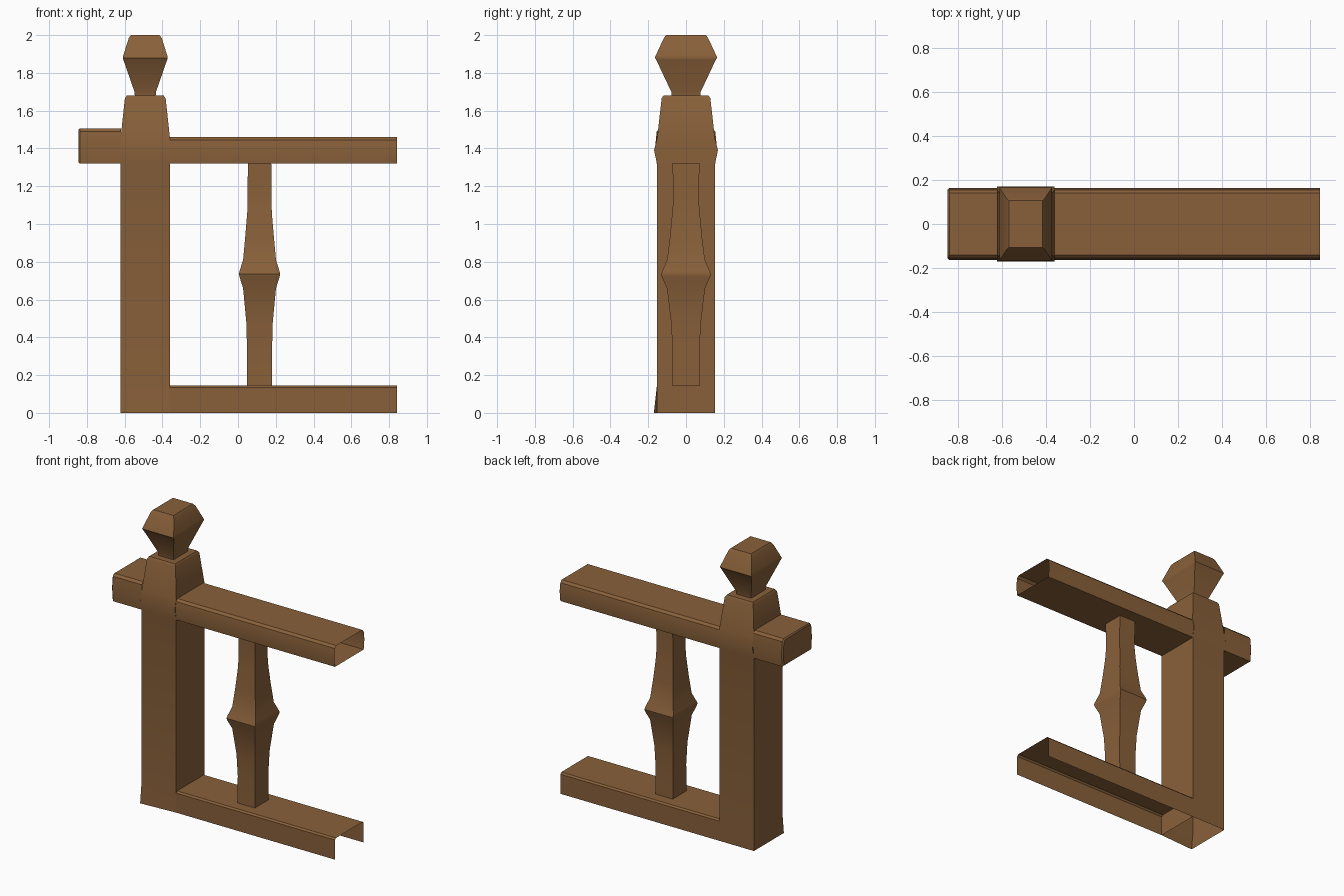
import bpy, bmesh, math

if "Cube" in bpy.data.objects:
    bpy.data.objects.remove(bpy.data.objects["Cube"])

wood = bpy.data.materials.new("brown wood")
wood.diffuse_color = (0.25, 0.118, 0.042, 1)
wood.use_nodes = True
wood.node_tree.nodes["Principled BSDF"].inputs["Base Color"].default_value = wood.diffuse_color


def loft(name, loops, cap_start=True, cap_end=True, closed=True):
    """Skin a series of equal-sized point loops."""
    bm = bmesh.new()
    rings = [[bm.verts.new(p) for p in loop] for loop in loops]
    n = len(rings[0])
    for a, b in zip(rings, rings[1:]):
        for i in range(n if closed else n - 1):
            j = (i + 1) % n
            bm.faces.new((a[i], a[j], b[j], b[i]))
    if cap_start:
        bm.faces.new(rings[0][::-1])
    if cap_end:
        bm.faces.new(rings[-1])
    bmesh.ops.recalc_face_normals(bm, faces=bm.faces)
    me = bpy.data.meshes.new(name)
    bm.to_mesh(me)
    bm.free()
    me.materials.append(wood)
    ob = bpy.data.objects.new(name, me)
    bpy.context.collection.objects.link(ob)
    return ob


def rects(cx, profile):
    """Rectangles stacked along z from (z, half x, half y)."""
    return [[(cx - hx, -hy, z), (cx + hx, -hy, z), (cx + hx, hy, z), (cx - hx, hy, z)]
            for z, hx, hy in profile]


def along_x(section, xs):
    return [[(x, y, z) for y, z in section] for x in xs]


# newel post, open underneath, one bottom corner kicked out
post = rects(-0.491, [(0, .131, .154), (.145, .131, .154), (1.32, .131, .154),
                      (1.39, .131, .169), (1.46, .130, .152),
                      (1.665, .108, .129), (1.68, .098, .119)])
post[0][0] = (-0.622, -0.17, 0)
loft("newel_post", post, cap_start=False)

# faceted knob on the post
loft("post_knob", rects(-0.491, [(1.675, .055, .076), (1.70, .057, .078),
                                 (1.87, .116, .158), (1.88, .119, .165),
                                 (1.89, .117, .161), (1.985, .087, .117),
                                 (2.0, .076, .106)]))

# handrail, hollow with an open right end
rail = [(-.155, 1.32), (-.163, 1.39), (-.155, 1.445), (-.14, 1.46),
        (.14, 1.46), (.155, 1.445), (.163, 1.39), (.155, 1.32)]
loft("handrail", along_x(rail, (-.361, .843)), cap_start=False, cap_end=False)

# taller handrail stub behind the post, softened end
stub = [(-.155, 1.32), (-.163, 1.41), (-.155, 1.49), (-.14, 1.506),
        (.14, 1.506), (.155, 1.49), (.163, 1.41), (.155, 1.32)]
inner = [(y * .95, 1.413 + (z - 1.413) * .93) for y, z in stub]
loops = along_x(inner, (-.845,)) + along_x(stub, (-.837, -.62))
loft("handrail_stub", loops, cap_end=False)

# bottom rail, an upside-down channel
channel = [(-.154, 0), (-.154, .134), (-.144, .145),
           (.144, .145), (.154, .134), (.154, 0)]
loft("bottom_rail", along_x(channel, (-.361, .843)),
     cap_start=False, cap_end=False, closed=False)

# turned-style square baluster
loft("baluster", rects(.114, [(.146, .066, .075), (.33, .066, .071), (.48, .070, .079),
                              (.66, .087, .101), (.72, .106, .128), (.735, .109, .132),
                              (.75, .106, .126), (.81, .087, .100), (.93, .076, .085),
                              (1.06, .065, .073), (1.14, .063, .066), (1.322, .062, .072)]),
     cap_start=False, cap_end=False)

# smooth shading with sharp edges kept
for ob in bpy.data.objects:
    ob.select_set(True)
    bpy.context.view_layer.objects.active = ob
bpy.ops.object.shade_smooth_by_angle(angle=math.radians(35))
